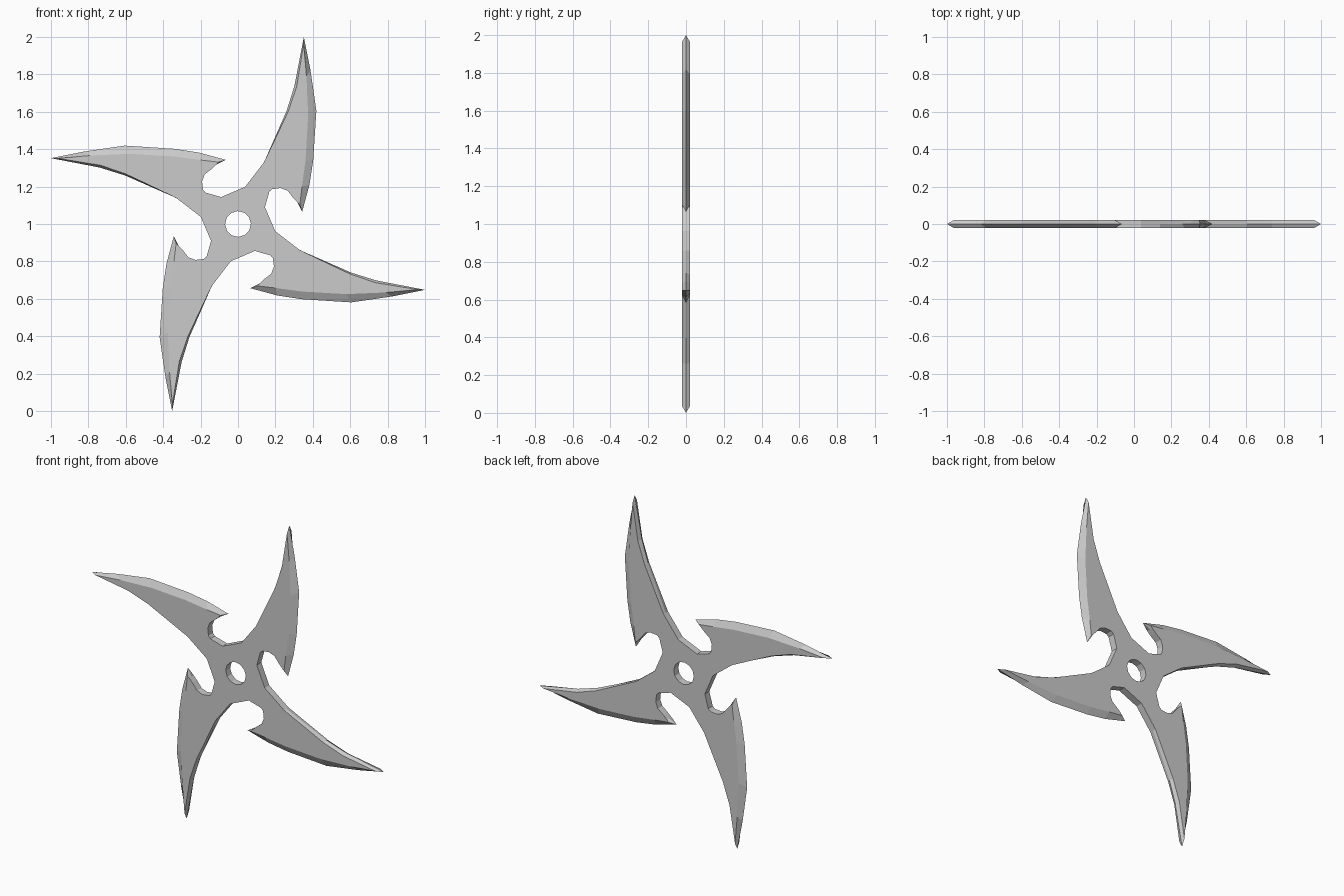
import bpy, bmesh
from math import cos, sin, atan2, hypot, pi

if "Cube" in bpy.data.objects:
    bpy.data.objects.remove(bpy.data.objects["Cube"])

T = 0.022        # half thickness
HOLE = 0.069     # centre hole radius

# One quarter of the outline, anticlockwise: (edge x, z), (face x, z)
same = lambda x, z: ((x, z), (x, z))
quarter = [
    # hook beside the hub
    same(0.144, 0.09), same(0.168, 0.174), same(0.184, 0.187), same(0.228, 0.192),
    same(0.265, 0.178), same(0.295, 0.14), same(0.318, 0.115),
    # barb, then the sharpened outer edge
    ((0.343, 0.065), (0.331, 0.105)),
    ((0.382, 0.21), (0.342, 0.20)),
    ((0.402, 0.34), (0.361, 0.34)),
    ((0.419, 0.605), (0.375, 0.58)),
    ((0.388, 0.82), (0.366, 0.79)),
    # tip
    ((0.352, 1.0), (0.351, 0.962)),
    # concave inner edge back to the hub
    ((0.302, 0.74), (0.314, 0.735)),
    ((0.260, 0.605), (0.268, 0.60)),
    same(0.139, 0.33), same(0.038, 0.199),
]

bm = bmesh.new()


def vert(p, y, k):
    """Vertex turned k quarter turns around the hub."""
    x, z = p
    for _ in range(k):
        x, z = -z, x
    return bm.verts.new((x, y, z + 1.0))


start = quarter[0][0]
a0 = atan2(start[1], start[0])
hole = [(HOLE * cos(a0 + i * pi / 6), HOLE * sin(a0 + i * pi / 6)) for i in range(4)]
ring = quarter + [same(-start[1], start[0])]

for k in range(4):
    # flat front and back faces
    outline = [f for _, f in ring] + hole[::-1]
    for y in (-T, T):
        bm.faces.new([vert(p, y, k) for p in outline])
    # bevelled rim
    for (e0, f0), (e1, f1) in zip(ring, ring[1:]):
        for y in (-T, T):
            bm.faces.new([vert(f0, y, k), vert(f1, y, k), vert(e1, 0, k), vert(e0, 0, k)])
    # hole wall
    for p, q in zip(hole, hole[1:]):
        bm.faces.new([vert(p, -T, k), vert(q, -T, k), vert(q, T, k), vert(p, T, k)])

bmesh.ops.remove_doubles(bm, verts=bm.verts, dist=0.0005)
bmesh.ops.triangulate(bm, faces=[f for f in bm.faces if len(f.verts) > 4])
bmesh.ops.recalc_face_normals(bm, faces=bm.faces)

mesh = bpy.data.meshes.new("throwing_star")
bm.to_mesh(mesh)
bm.free()
star = bpy.data.objects.new("throwing_star", mesh)
bpy.context.collection.objects.link(star)
